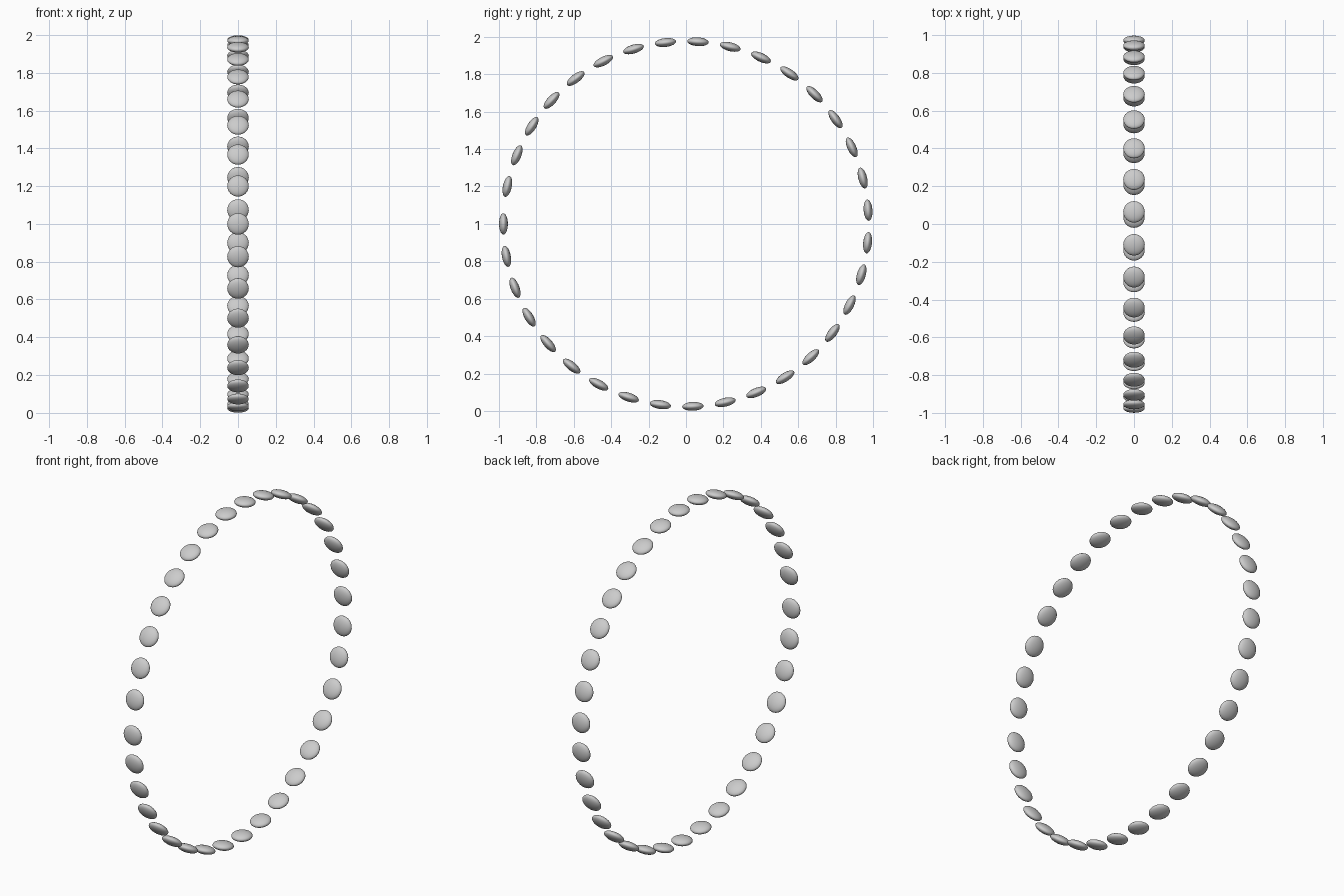
import bpy
from math import radians, cos, sin

if "Cube" in bpy.data.objects:
    bpy.data.objects.remove(bpy.data.objects["Cube"])

COUNT = 35
FIRST_GAP = radians(11.85)                       # slightly wider gap at the start of the strand
STEP = (radians(360) - FIRST_GAP) / (COUNT - 1)
RADIUS = 0.976
HALF_THICK, HALF_WIDTH = 0.0235, 0.057

# One flattened bead: thin along the ring radius, round the other two ways
bpy.ops.mesh.primitive_uv_sphere_add(segments=32, ring_count=16, radius=1)
first = bpy.context.object
for v in first.data.vertices:
    v.co.x *= HALF_WIDTH
    v.co.y *= HALF_THICK
    v.co.z *= HALF_WIDTH
bpy.ops.object.shade_smooth()
first.data.name = "bead"

# Beads strung round an upright ring, each turned to follow the circle
for i in range(COUNT):
    bead = first if i == 0 else first.copy()
    if i:
        bpy.context.collection.objects.link(bead)
    bead.name = f"bead_{i + 1:02d}"
    a = radians(180) - (FIRST_GAP + (i - 1) * STEP if i else 0)
    bead.location = (0, RADIUS * cos(a), 1 + RADIUS * sin(a))
    bead.rotation_euler = (a, 0, 0)
